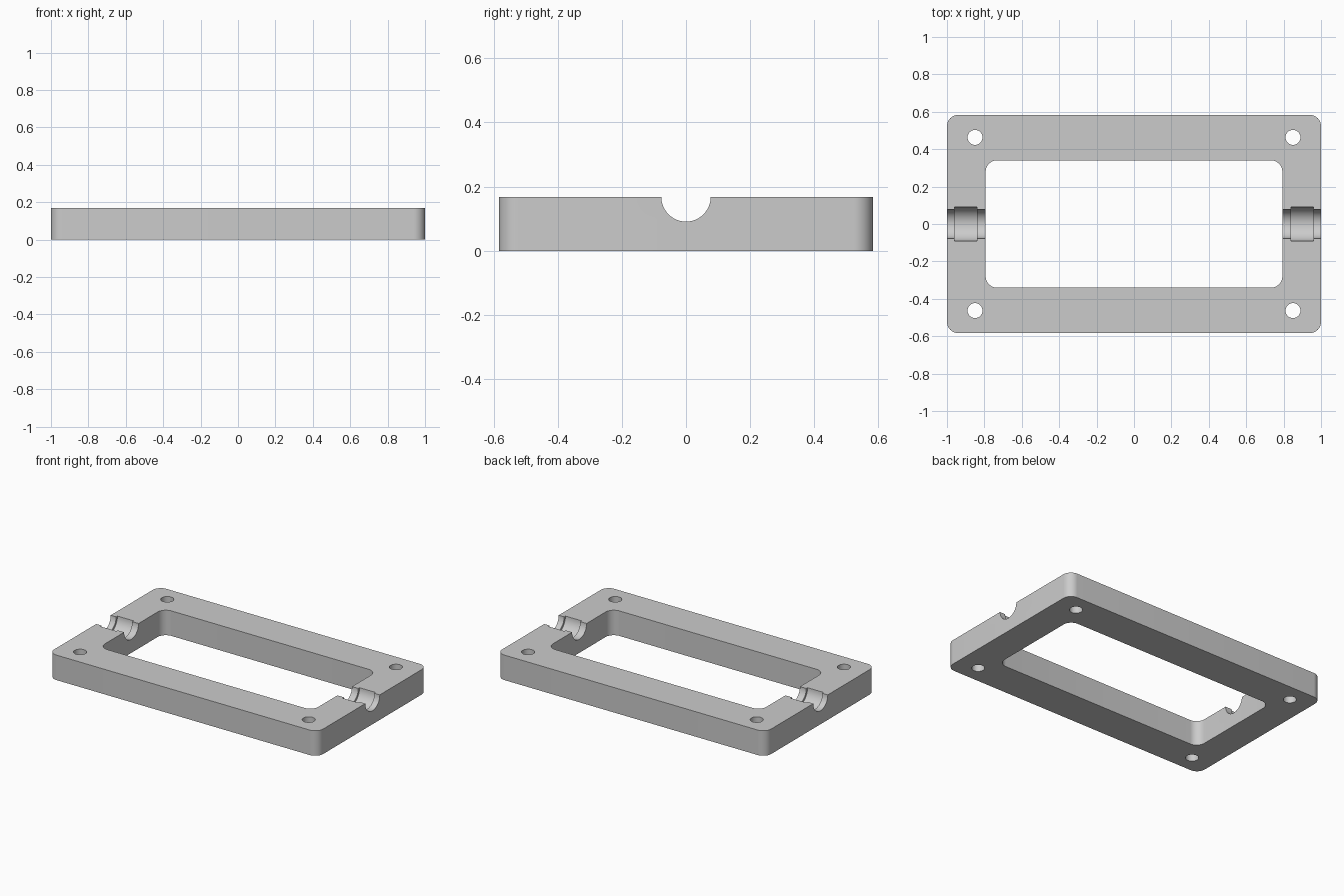
import bpy, bmesh
from math import pi, sin, cos, radians
from mathutils import Matrix

cube = bpy.data.objects.get("Cube")
if cube:
    bpy.data.objects.remove(cube, do_unlink=True)

HEIGHT = 0.168
grey = bpy.data.materials.new("light grey")
grey.use_nodes = True
colour = (0.6, 0.6, 0.6, 1)
grey.diffuse_color = colour
grey.node_tree.nodes["Principled BSDF"].inputs["Base Color"].default_value = colour


def new_object(name, bm):
    bmesh.ops.recalc_face_normals(bm, faces=bm.faces)
    mesh = bpy.data.meshes.new(name)
    bm.to_mesh(mesh)
    bm.free()
    mesh.materials.append(grey)
    obj = bpy.data.objects.new(name, mesh)
    bpy.context.collection.objects.link(obj)
    return obj


def rounded_block(name, hx, hy, radius, z0, z1, steps=12):
    """Upright block with rounded vertical corners."""
    bm = bmesh.new()
    verts = []
    for i, (sx, sy) in enumerate([(1, 1), (-1, 1), (-1, -1), (1, -1)]):
        for k in range(steps + 1):
            a = (i + k / steps) * pi / 2
            verts.append(bm.verts.new((sx * (hx - radius) + radius * cos(a),
                                       sy * (hy - radius) + radius * sin(a), z0)))
    base = bm.faces.new(verts)
    top = bmesh.ops.extrude_face_region(bm, geom=[base])["geom"]
    bmesh.ops.translate(bm, vec=(0, 0, z1 - z0),
                        verts=[v for v in top if isinstance(v, bmesh.types.BMVert)])
    return new_object(name, bm)


def cylinder(name, radius, length, centre, axis="Z", sides=48):
    bm = bmesh.new()
    turn = Matrix.Rotation(pi / 2, 4, "Y") if axis == "X" else Matrix()
    bmesh.ops.create_cone(bm, cap_ends=True, segments=sides, radius1=radius, radius2=radius,
                          depth=length, matrix=Matrix.Translation(centre) @ turn)
    return new_object(name, bm)


# Frame plate
frame = rounded_block("frame", 1, 0.583, 0.06, 0, HEIGHT)

# Central window
cutters = [rounded_block("window_cutter", 0.793, 0.34, 0.06, -0.1, HEIGHT + 0.1)]

# Bolt holes in the corners
for x in (-0.85, 0.85):
    for y in (-0.463, 0.463):
        cutters.append(cylinder("bolt_hole_cutter", 0.04, 0.6, (x, y, 0.1), sides=32))

# Shaft groove, with a wider bearing seat in each end bar
cutters.append(cylinder("shaft_cutter", 0.077, 2.4, (0, 0, HEIGHT), "X"))
for x in (-0.9, 0.9):
    cutters.append(cylinder("bearing_seat_cutter", 0.091, 0.12, (x, 0, HEIGHT), "X"))

# Cut everything out of the plate
bpy.ops.object.select_all(action="DESELECT")
frame.select_set(True)
bpy.context.view_layer.objects.active = frame
for cutter in cutters:
    cutter.hide_render = True
    mod = frame.modifiers.new("cut", "BOOLEAN")
    mod.operation = "DIFFERENCE"
    mod.solver = "EXACT"
    mod.object = cutter
    bpy.ops.object.modifier_apply(modifier=mod.name)
    bpy.data.objects.remove(cutter, do_unlink=True)

bpy.ops.object.shade_smooth_by_angle(angle=radians(30))
